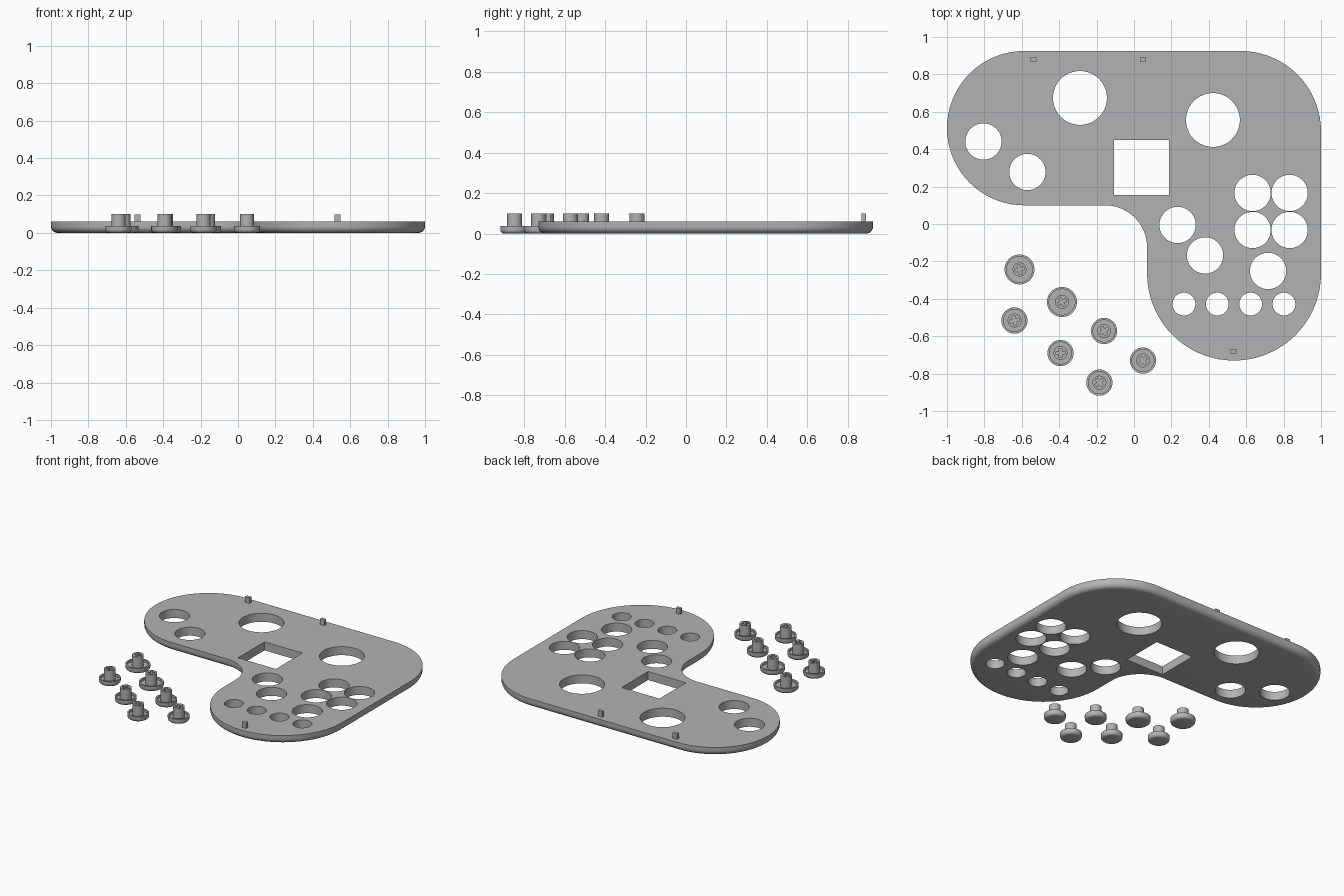
import bpy, bmesh
from math import sin, cos, pi, radians
from mathutils import Matrix, Vector

if "Cube" in bpy.data.objects:
    bpy.data.objects.remove(bpy.data.objects["Cube"], do_unlink=True)

grey = bpy.data.materials.new("plain grey")
grey.use_nodes = True
grey.diffuse_color = (0.45, 0.45, 0.45, 1)
grey.node_tree.nodes["Principled BSDF"].inputs["Base Color"].default_value = grey.diffuse_color


def finish(bm, name):
    bmesh.ops.recalc_face_normals(bm, faces=bm.faces[:])
    mesh = bpy.data.meshes.new(name)
    bm.to_mesh(mesh)
    bm.free()
    mesh.materials.append(grey)
    obj = bpy.data.objects.new(name, mesh)
    bpy.context.collection.objects.link(obj)
    return obj


def activate(obj):
    bpy.ops.object.select_all(action="DESELECT")
    obj.select_set(True)
    bpy.context.view_layer.objects.active = obj


def smooth(obj):
    activate(obj)
    bpy.ops.object.shade_smooth_by_angle(angle=radians(35))


def carve(obj, cutter):
    mod = obj.modifiers.new("holes", "BOOLEAN")
    mod.operation = "DIFFERENCE"
    mod.solver = "EXACT"
    mod.object = cutter
    activate(obj)
    bpy.ops.object.modifier_apply(modifier=mod.name)
    bpy.data.objects.remove(cutter, do_unlink=True)


def loft(bm, rings, z_of):
    """Skin a stack of closed rings and cap both ends."""
    loops = [[bm.verts.new((x, y, z)) for x, y in ring] for ring, z in zip(rings, z_of)]
    for a, b in zip(loops, loops[1:]):
        for i in range(len(a)):
            j = (i + 1) % len(a)
            bm.faces.new((a[i], a[j], b[j], b[i]))
    bm.faces.new(loops[0][::-1])
    bm.faces.new(loops[-1])


def circle(x, y, r, n=64):
    return [(x + r * cos(2 * pi * i / n), y + r * sin(2 * pi * i / n)) for i in range(n)]


def box(bm, center, size):
    m = Matrix.Translation(center) @ Matrix.Diagonal((*size, 1))
    bmesh.ops.create_cube(bm, size=1, matrix=m)


# Plate outline: tangent arcs (centre x, y, radius, start, end, side)
ARCS = [(-0.5875, 0.5125, 0.4125, 90, 270, 1),
        (-0.155, -0.125, 0.225, 90, 0, -1),
        (0.535, -0.265, 0.465, 180, 360, 1),
        (0.57, 0.495, 0.43, 0, 90, 1)]


def outline(inset):
    pts = []
    for x, y, r, a, b, side in ARCS:
        r -= inset * side
        n = abs(b - a) // 5
        for i in range(n + 1):
            t = radians(a + (b - a) * i / n)
            pts.append((x + r * cos(t), y + r * sin(t)))
    return pts


# Plate with a rounded lower edge
THICK, ROUND = 0.06, 0.035
steps = [radians(90 * i / 6) for i in range(7)]
bm = bmesh.new()
loft(bm, [outline(ROUND * (1 - sin(t))) for t in steps] + [outline(0)],
     [ROUND * (1 - cos(t)) for t in steps] + [THICK])
plate = finish(bm, "controller_plate")

# Holes, grouped by radius
HOLES = {0.144: [(-0.289, 0.674), (0.422, 0.556)],
         0.097: [(-0.805, 0.441), (-0.57, 0.278), (0.233, -0.005),
                 (0.38, -0.168), (0.717, -0.251)]
                + [(x, y) for x in (0.634, 0.832) for y in (0.166, -0.032)],
         0.061: [(0.267 + 0.1783 * i, -0.428) for i in range(4)]}
bm = bmesh.new()
for r, spots in HOLES.items():
    for x, y in spots:
        loft(bm, [circle(x, y, r)] * 2, (-0.1, 0.2))
box(bm, (0.04, 0.302, 0.05), (0.295, 0.295, 0.3))
carve(plate, finish(bm, "hole_cutter"))
smooth(plate)

# Small alignment pegs
for i, (x, y) in enumerate([(-0.537, 0.88), (0.048, 0.88), (0.532, -0.682)]):
    bm = bmesh.new()
    box(bm, (x, y, 0.077), (0.034, 0.022, 0.044))
    finish(bm, f"alignment_peg_{i + 1}")


# Loose button caps: dished disc, stem, cross socket
def button(name, x, y, r, turn):
    lip, dish, stem = 0.037, 0.022, 0.037
    profile = [(r - 0.018 * (1 - sin(t)), 0.018 * (1 - cos(t))) for t in steps[::2]]
    profile += [(r, lip), (r - 0.011, lip), (r - 0.011, dish), (stem, dish), (stem, 0.1)]
    bm = bmesh.new()
    loft(bm, [circle(x, y, q, 40) for q, z in profile], [z for q, z in profile])
    cap = finish(bm, name)
    bm = bmesh.new()
    arm, half = 0.025, 0.008
    corner = [Vector((arm, -half)), Vector((arm, half)), Vector((half, half))]
    cross = []
    for k in range(4):
        rot = Matrix.Rotation(radians(90 * k + turn), 2)
        cross += [tuple(rot @ p + Vector((x, y))) for p in corner]
    loft(bm, [cross] * 2, (0.045, 0.15))
    carve(cap, finish(bm, "socket_cutter"))
    smooth(cap)


BUTTONS = [(-0.612, -0.243, 0.08, 15), (-0.385, -0.417, 0.08, 30),
           (-0.639, -0.516, 0.07, 15), (-0.16, -0.572, 0.07, 30),
           (-0.393, -0.69, 0.07, 0), (0.048, -0.73, 0.07, 40),
           (-0.185, -0.848, 0.07, 40)]
for i, spec in enumerate(BUTTONS):
    button(f"button_cap_{i + 1}", *spec)
